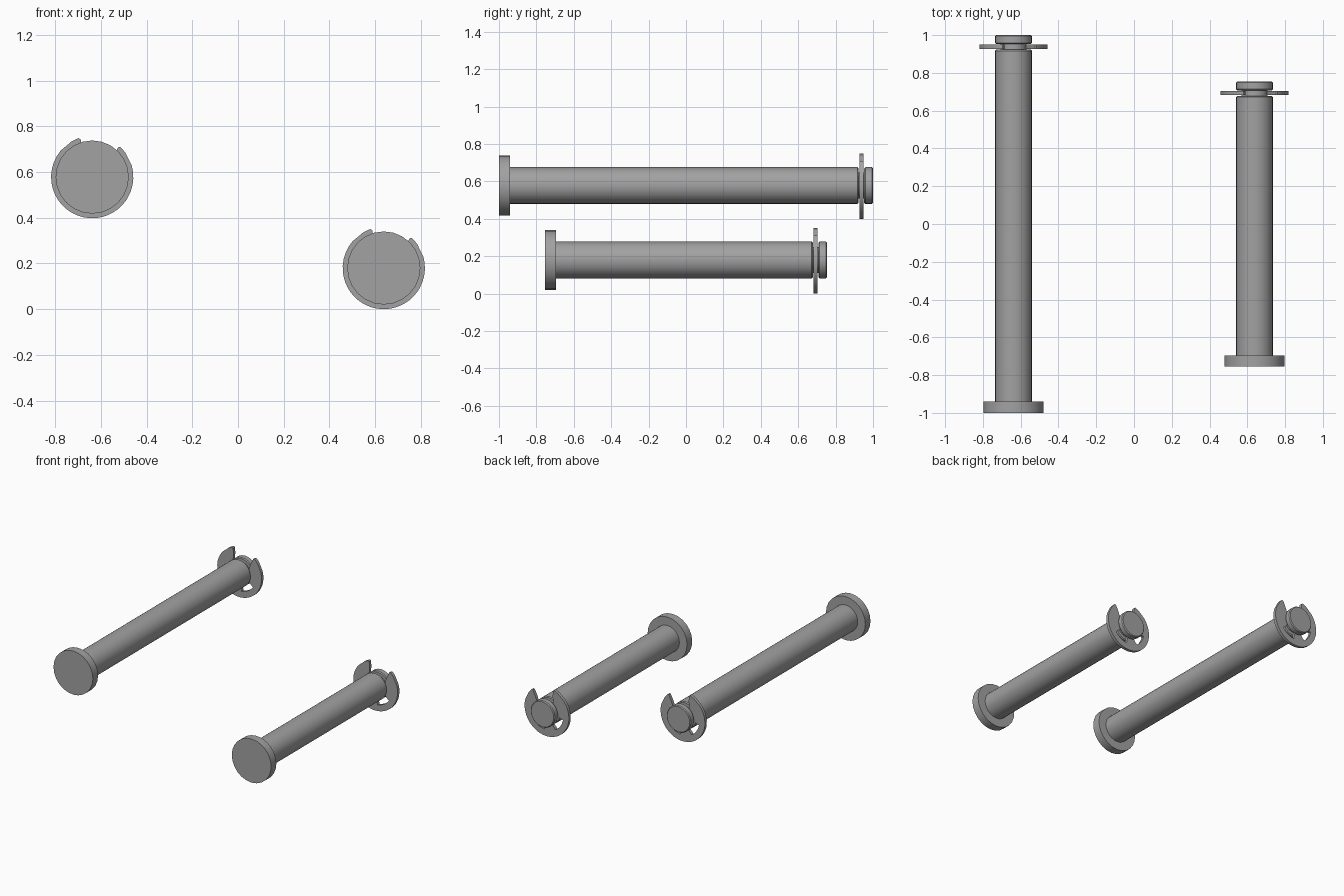
import bpy, bmesh
from math import sin, cos, pi, radians

cube = bpy.data.objects.get("Cube")
if cube:
    bpy.data.objects.remove(cube, do_unlink=True)

steel = bpy.data.materials.new("grey steel")
steel.use_nodes = True
GREY = (0.36, 0.36, 0.36, 1)
steel.diffuse_color = GREY
steel.node_tree.nodes["Principled BSDF"].inputs["Base Color"].default_value = GREY

SHAFT_R, HEAD_R, GROOVE_R, CLIP_R = 0.098, 0.16, 0.07, 0.18
HEAD_T, CLIP_T = 0.06, 0.022
TILT = radians(12)


def finish(name, bm, location):
    bmesh.ops.recalc_face_normals(bm, faces=bm.faces)
    mesh = bpy.data.meshes.new(name)
    bm.to_mesh(mesh)
    bm.free()
    mesh.materials.append(steel)
    obj = bpy.data.objects.new(name, mesh)
    obj.location = location
    bpy.context.collection.objects.link(obj)
    bpy.ops.object.select_all(action='DESELECT')
    obj.select_set(True)
    bpy.context.view_layer.objects.active = obj
    bpy.ops.object.shade_smooth_by_angle(angle=radians(20))


def lathe(name, profile, location, sides=24):
    """Turn (radius, y) rings about the y axis and cap both ends."""
    bm = bmesh.new()
    rings = [[bm.verts.new((r * cos(2 * pi * i / sides), y, r * sin(2 * pi * i / sides)))
              for i in range(sides)] for r, y in profile]
    for a, b in zip(rings, rings[1:]):
        for i in range(sides):
            j = (i + 1) % sides
            bm.faces.new((a[i], a[j], b[j], b[i]))
    bm.faces.new(rings[0])
    bm.faces.new(rings[-1])
    finish(name, bm, location)


def arc(radius, start, end, steps):
    """Points at angles measured in degrees from the clip opening."""
    return [(radius, start + (end - start) * i / steps) for i in range(steps + 1)]


def retaining_clip(name, location):
    # Paired inner and outer edges of one half, from arm tip to middle prong
    inner = ([(0.172, 29), (0.135, 33), (0.1, 42)] + arc(GROOVE_R, 62, 108, 5)
             + arc(0.135, 114, 160, 6) + arc(GROOVE_R, 166, 180, 2))
    outer = [(CLIP_R, max(a, 31 + 2 * i)) if i < 3 else (CLIP_R, a)
             for i, (r, a) in enumerate(inner)]
    bm = bmesh.new()

    def vert(p, side, y):
        a = pi / 2 - TILT - side * radians(p[1])
        return bm.verts.new((p[0] * cos(a), y, p[0] * sin(a)))

    for side in (1, -1):
        for i in range(len(inner) - 1):
            quad = (inner[i], outer[i], outer[i + 1], inner[i + 1])
            bm.faces.new([vert(p, side, -CLIP_T / 2) for p in quad])
    bmesh.ops.remove_doubles(bm, verts=bm.verts, dist=0.0005)
    bmesh.ops.recalc_face_normals(bm, faces=bm.faces)
    # Thicken the flat plate, keeping the starting faces as its front
    front = bm.faces[:]
    back = bmesh.ops.extrude_face_region(bm, geom=front, use_keep_orig=True)["geom"]
    bmesh.ops.translate(bm, vec=(0, CLIP_T, 0),
                        verts=[v for v in back if isinstance(v, bmesh.types.BMVert)])
    finish(name, bm, location)


def clevis_pin(label, x, z, half):
    groove = half - 0.062
    w, c = 0.015, 0.006
    lathe(label + "_pin_head", [(HEAD_R, -half), (HEAD_R, -half + HEAD_T)], (x, 0, z))
    lathe(label + "_pin_shaft",
          [(SHAFT_R, -half + HEAD_T - 0.01), (SHAFT_R - 0.0, groove - w - c),
           (SHAFT_R - c, groove - w), (GROOVE_R, groove - w), (GROOVE_R, groove + w),
           (SHAFT_R - c, groove + w), (SHAFT_R, groove + w + c),
           (SHAFT_R, half - c), (SHAFT_R - c, half)], (x, 0, z))
    retaining_clip(label + "_retaining_clip", (x, groove, z))


clevis_pin("long", -0.638, 0.578, 1.0)
clevis_pin("short", 0.638, 0.18, 0.755)
